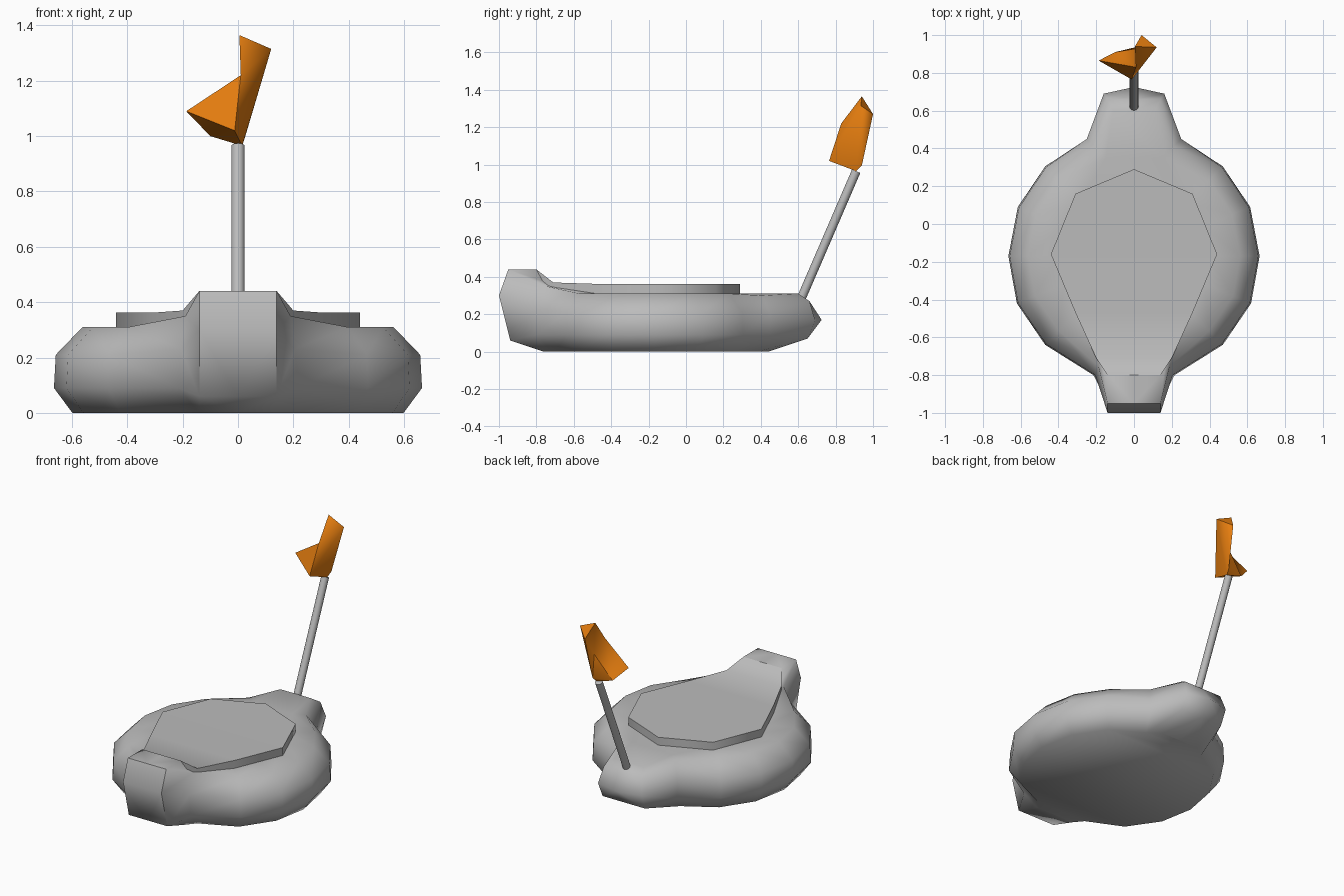
import bpy, bmesh, math
from mathutils import Vector

if "Cube" in bpy.data.objects:
    bpy.data.objects.remove(bpy.data.objects["Cube"])


def material(name, rgb):
    m = bpy.data.materials.new(name)
    m.diffuse_color = (*rgb, 1)
    m.use_nodes = True
    m.node_tree.nodes["Principled BSDF"].inputs["Base Color"].default_value = m.diffuse_color
    return m


GREY = material("grey", (0.5, 0.5, 0.5))
ORANGE = material("orange", (0.8, 0.21, 0.005))


def finish(bm, name, mat, angle):
    bmesh.ops.remove_doubles(bm, verts=bm.verts, dist=1e-4)
    bmesh.ops.recalc_face_normals(bm, faces=bm.faces)
    me = bpy.data.meshes.new(name)
    bm.to_mesh(me)
    bm.free()
    ob = bpy.data.objects.new(name, me)
    bpy.context.collection.objects.link(ob)
    me.materials.append(mat)
    bpy.ops.object.select_all(action='DESELECT')
    ob.select_set(True)
    bpy.context.view_layer.objects.active = ob
    bpy.ops.object.shade_smooth_by_angle(angle=math.radians(angle))
    return ob


def mirrored_shell(columns, name, mat, angle):
    """Skin right-hand columns of points, mirror them, and cap both ends."""
    bm = bmesh.new()

    def face(points):
        unique = []
        for p in points:
            if all((Vector(p) - Vector(q)).length > 1e-5 for q in unique):
                unique.append(p)
        if len(unique) > 2:
            bm.faces.new([bm.verts.new(p) for p in unique])

    def flip(p):
        return (-p[0], p[1], p[2])

    for a, b in zip(columns, columns[1:]):
        for i in range(len(a) - 1):
            quad = [a[i], b[i], b[i + 1], a[i + 1]]
            face(quad)
            face([flip(p) for p in quad])
        for i in (0, -1):
            face([a[i], b[i], flip(b[i]), flip(a[i])])
    return finish(bm, name, mat, angle)


# Rounded body: columns run from the raised nose around the side to the tail
nose = [(-0.76, 0), (-0.94, 0.06), (-1, 0.3), (-0.95, 0.44), (-0.8, 0.44)]
tail = [(0.44, 0), (0.65, 0.07), (0.725, 0.17), (0.66, 0.27), (0.6, 0.31)]
nose_x = [0.14, 0.14, 0.14, 0.14, 0.14]
tail_x = [0.14, 0.155, 0.16, 0.14, 0.11]
levels = [(0.9, 0), (1.0, 0.09), (0.99, 0.21), (0.845, 0.31), (0.6, 0.31)]
flank = [(0.47, -0.64), (0.62, -0.42), (0.665, -0.17), (0.615, 0.09), (0.47, 0.305)]

columns = [[(0, y, z) for y, z in nose],
           [(x, y, z) for x, (y, z) in zip(nose_x, nose)],
           [(0.19, -0.7, 0), (0.215, -0.8, 0.09), (0.205, -0.8, 0.23),
            (0.19, -0.75, 0.35), (0.17, -0.7, 0.355)]]
for x, y in flank:
    columns.append([(x * s, -0.17 + (y + 0.17) * s, z) for s, z in levels])
columns += [[(0.22, 0.38, 0), (0.25, 0.45, 0.08), (0.25, 0.45, 0.2),
             (0.21, 0.41, 0.3), (0.15, 0.35, 0.31)],
            [(x, y - 0.035 * (i == 2), z)
             for i, (x, (y, z)) in enumerate(zip(tail_x, tail))],
            [(0, y, z) for y, z in tail]]
mirrored_shell(columns, "body", GREY, 65)

# Raised deck plate, ramping up to the nose
deck = [(0, -0.8), (0.14, -0.8), (0.2, -0.71), (0.31, -0.47), (0.44, -0.16),
        (0.31, 0.16), (0, 0.29)]
mirrored_shell([[(x, y, 0.28), (x, y, 0.362 + 0.78 * max(0, -0.7 - y))]
                for x, y in deck], "deck_plate", GREY, 50)

# Leaning pole
start, end = Vector((0, 0.61, 0.27)), Vector((0, 0.91, 0.965))
bpy.ops.mesh.primitive_cylinder_add(vertices=12, radius=0.024,
                                    depth=(end - start).length,
                                    location=(start + end) / 2)
pole = bpy.context.object
pole.name = "pole"
pole.rotation_euler = (end - start).to_track_quat('Z', 'Y').to_euler()
pole.data.materials.append(GREY)
bpy.ops.object.shade_smooth_by_angle(angle=math.radians(50))

# Crumpled pennant with a side wing
P = {"A": (0.005, 0.94, 1.365), "B": (0.12, 0.935, 1.315), "C": (0.04, 1.0, 1.27),
     "D": (-0.187, 0.865, 1.09), "E": (-0.1, 0.91, 1.0), "F": (-0.012, 0.765, 1.02),
     "G": (0.015, 0.91, 0.965), "H": (0.025, 0.94, 0.995), "I": (0.01, 0.83, 1.22),
     "J": (0.02, 0.93, 1.15)}
bm = bmesh.new()
V = {k: bm.verts.new(p) for k, p in P.items()}
for tri in ("IDF IFB AIB ABC CBH BFG BGH FEG FDE EHG CHJ JHE ACJ AJI IJE IED").split():
    bm.faces.new([V[c] for c in tri])
finish(bm, "pennant", ORANGE, 50)
